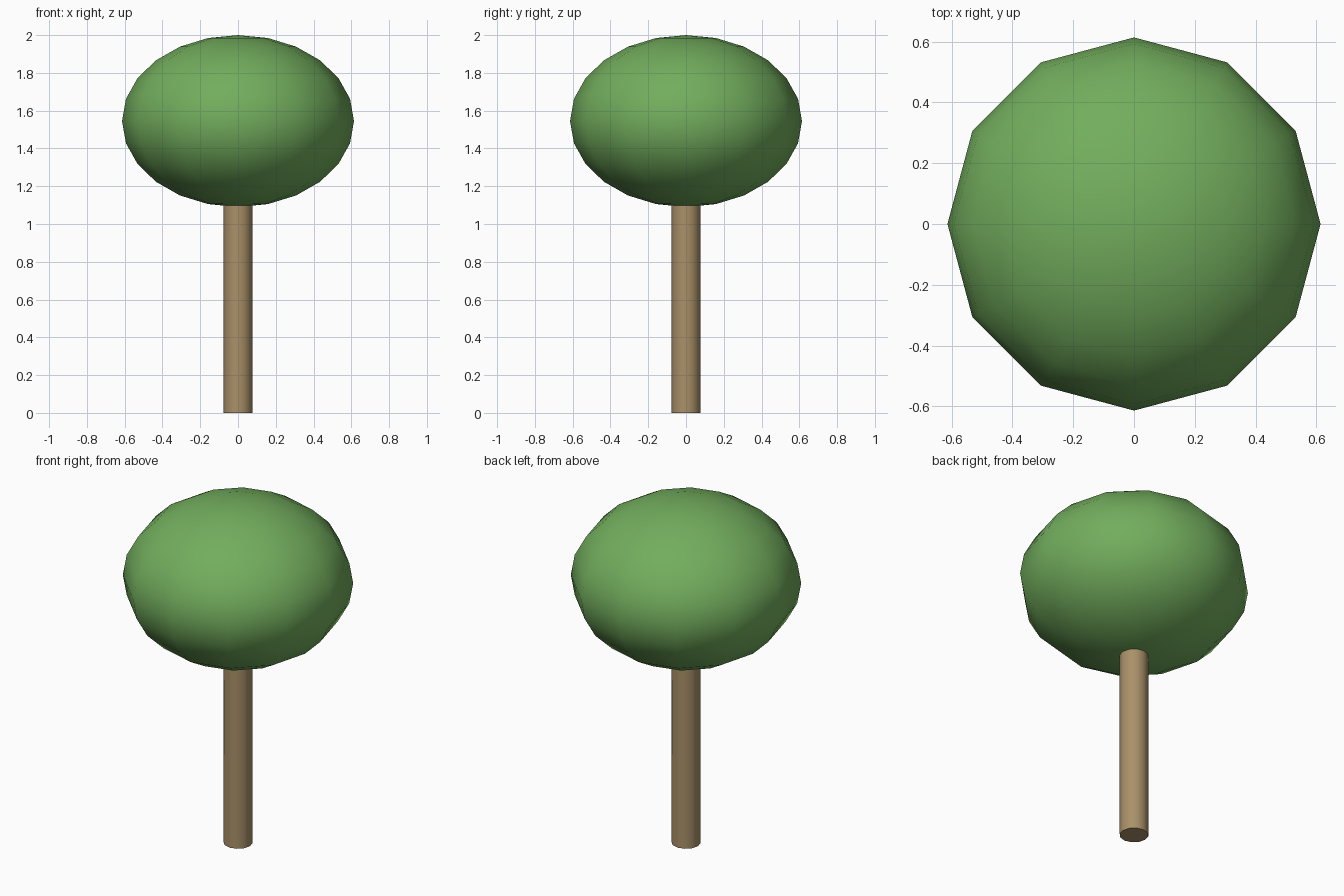
import bpy
import math

if "Cube" in bpy.data.objects:
    bpy.data.objects.remove(bpy.data.objects["Cube"])


def paint(obj, name, color):
    mat = bpy.data.materials.new(name)
    mat.diffuse_color = color
    mat.use_nodes = True
    mat.node_tree.nodes["Principled BSDF"].inputs["Base Color"].default_value = mat.diffuse_color
    obj.data.materials.append(mat)


# Trunk: slim twelve-sided post, tip tucked into the crown
TRUNK_TOP = 1.12
bpy.ops.mesh.primitive_cylinder_add(vertices=12, radius=0.077, depth=TRUNK_TOP,
                                    location=(0, 0, TRUNK_TOP / 2))
trunk = bpy.context.object
trunk.name = "trunk"
bpy.ops.object.shade_smooth_by_angle(angle=math.radians(40))
paint(trunk, "bark", (0.40, 0.28, 0.14, 1))

# Crown: low-poly sphere flattened vertically
bpy.ops.mesh.primitive_uv_sphere_add(segments=12, ring_count=12, radius=1,
                                     location=(0, 0, 1.545))
crown = bpy.context.object
crown.name = "crown"
crown.scale = (0.614, 0.614, 0.455)
bpy.ops.object.transform_apply(location=False, rotation=False, scale=True)
bpy.ops.object.shade_smooth()
paint(crown, "leaves", (0.17, 0.42, 0.11, 1))
